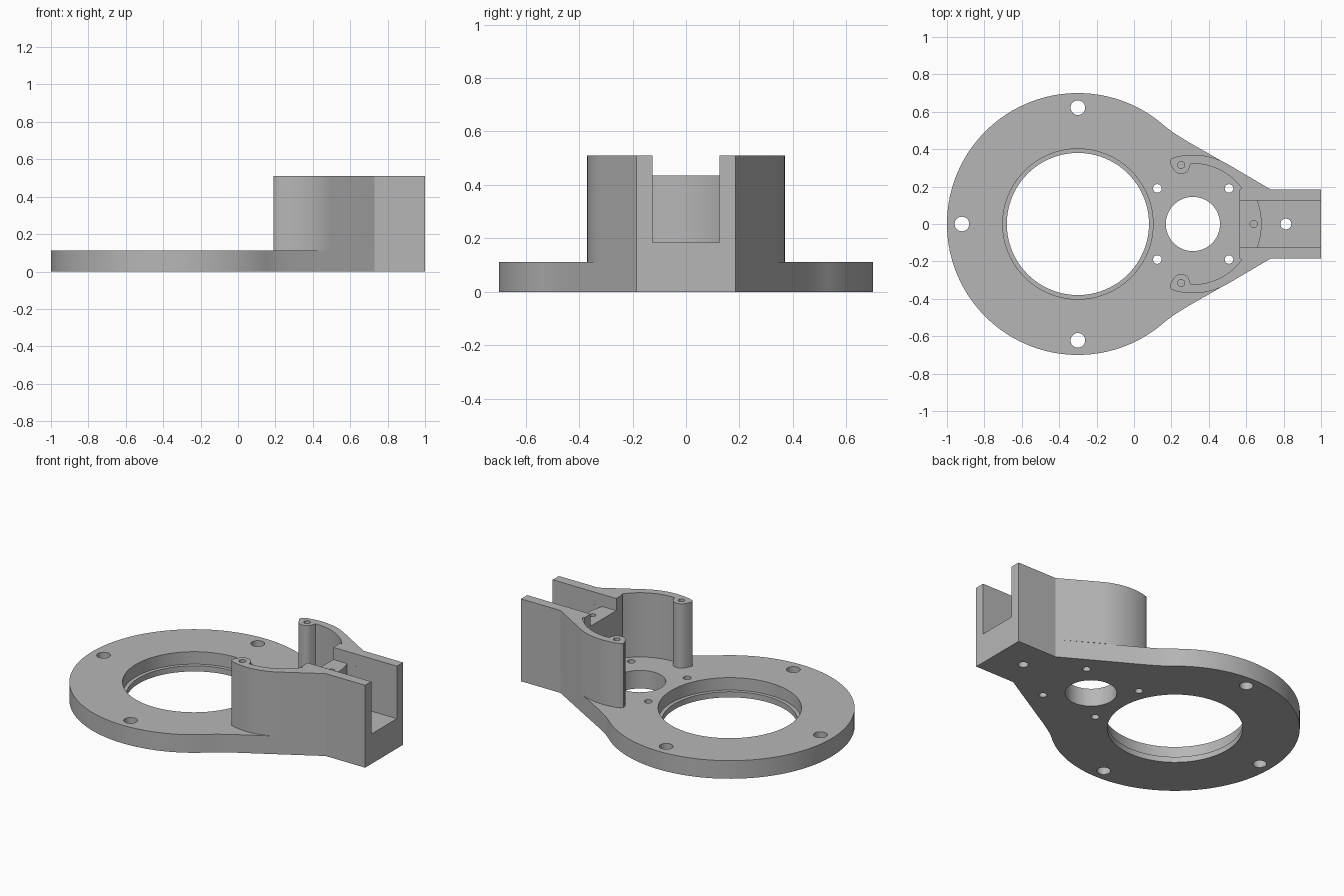
import bpy, bmesh
from math import cos, sin, radians

cube = bpy.data.objects.get("Cube")
if cube:
    bpy.data.objects.remove(cube, do_unlink=True)

grey = bpy.data.materials.new("plain grey")
grey.use_nodes = True
colour = (0.47, 0.47, 0.47, 1)
grey.diffuse_color = colour
grey.node_tree.nodes["Principled BSDF"].inputs["Base Color"].default_value = colour


def arc(cx, cy, r, a0, a1, n=24):
    angles = [radians(a0 + (a1 - a0) * i / n) for i in range(n + 1)]
    return [(cx + r * cos(a), cy + r * sin(a)) for a in angles]


def circle(cx, cy, r, n=48):
    return arc(cx, cy, r, 0, 360, n)[:-1]


def mirrored(half):
    """Close a half outline with its reflection across y = 0."""
    return half + [(x, -y) for x, y in reversed(half) if abs(y) > 1e-5]


def prism(name, outline, z0, z1):
    bm = bmesh.new()
    base = bm.faces.new([bm.verts.new((x, y, z0)) for x, y in outline])
    top = bmesh.ops.extrude_face_region(bm, geom=[base])["geom"]
    verts = [v for v in top if isinstance(v, bmesh.types.BMVert)]
    bmesh.ops.translate(bm, verts=verts, vec=(0, 0, z1 - z0))
    bmesh.ops.recalc_face_normals(bm, faces=bm.faces)
    mesh = bpy.data.meshes.new(name)
    bm.to_mesh(mesh)
    bm.free()
    mesh.materials.append(grey)
    obj = bpy.data.objects.new(name, mesh)
    bpy.context.collection.objects.link(obj)
    return obj


def activate(obj):
    bpy.ops.object.select_all(action='DESELECT')
    obj.select_set(True)
    bpy.context.view_layer.objects.active = obj


def cut(obj, outline, z0, z1):
    cutter = prism("cutter", outline, z0, z1)
    cutter.hide_render = True
    mod = obj.modifiers.new("cut", 'BOOLEAN')
    mod.operation, mod.solver, mod.object = 'DIFFERENCE', 'EXACT', cutter
    activate(obj)
    bpy.ops.object.modifier_apply(modifier=mod.name)
    bpy.data.objects.remove(cutter, do_unlink=True)


RING = -0.30     # centre of the large ring
POCKET = 0.315   # centre of the round pocket
PLATE, TOP = 0.112, 0.51

# Base plate: large disc blending into a narrow tail
blend = []
for i in range(1, 13):
    t = i / 12
    blend.append(tuple((1 - t) ** 2 * a + 2 * t * (1 - t) * b + t * t * c
                       for a, b, c in zip((0.17, 0.52), (0.21, 0.482), (0.40, 0.376))))
half_plate = [(1, 0.185), (0.73, 0.185)] + blend[::-1] + arc(RING, 0, 0.70, 48, 180, 56)
plate = prism("base_plate", mirrored(half_plate), 0, PLATE)

# Stepped bore, motor opening and bolt holes
cut(plate, circle(RING, 0, 0.38, 96), -0.1, 0.3)
cut(plate, circle(RING, 0, 0.402, 96), 0.035, 0.3)
cut(plate, circle(POCKET, 0, 0.145, 64), -0.1, 0.3)
for x, y in ((-0.92, 0), (RING, 0.622), (RING, -0.622)):
    cut(plate, circle(x, y, 0.039, 32), -0.1, 0.3)
for x in (0.125, 0.508):
    for y in (0.19, -0.19):
        cut(plate, circle(x, y, 0.023, 24), -0.1, 0.3)
cut(plate, circle(0.812, 0, 0.029, 32), -0.1, 0.3)

# Housing: curved walls ending in screw posts, joined by a tail block
half_wall = [(1, 0.185), (0.73, 0.185)]
half_wall += arc(POCKET, 0, 0.37, 60, 104)
half_wall += [(0.203, 0.351), (0.191, 0.338), (0.193, 0.322)]
half_wall += arc(0.252, 0.316, 0.048, 210, 325, 12)
half_wall += arc(POCKET, 0, 0.323, 92, 36) + [(0.565, 0.185)]
housing = prism("housing", mirrored(half_wall), PLATE, TOP)

# Open cable slot, lowered bridge and screw holes
slot = mirrored([(1.1, 0.125)] + arc(POCKET, 0, 0.367, 19.9, 0, 12))
cut(housing, slot, 0.185, 0.6)
bridge_gap = [(0.5, -0.125), (0.75, -0.125), (0.75, 0.125), (0.5, 0.125)]
cut(housing, bridge_gap, 0.435, 0.6)
cut(housing, circle(0.812, 0, 0.029, 32), 0.05, 0.3)
cut(housing, circle(0.64, 0, 0.019, 24), 0.3, 0.6)
for y in (0.316, -0.316):
    cut(housing, circle(0.252, y, 0.019, 24), 0.35, 0.6)

for obj in (plate, housing):
    activate(obj)
    bpy.ops.object.shade_smooth_by_angle(angle=radians(30))
